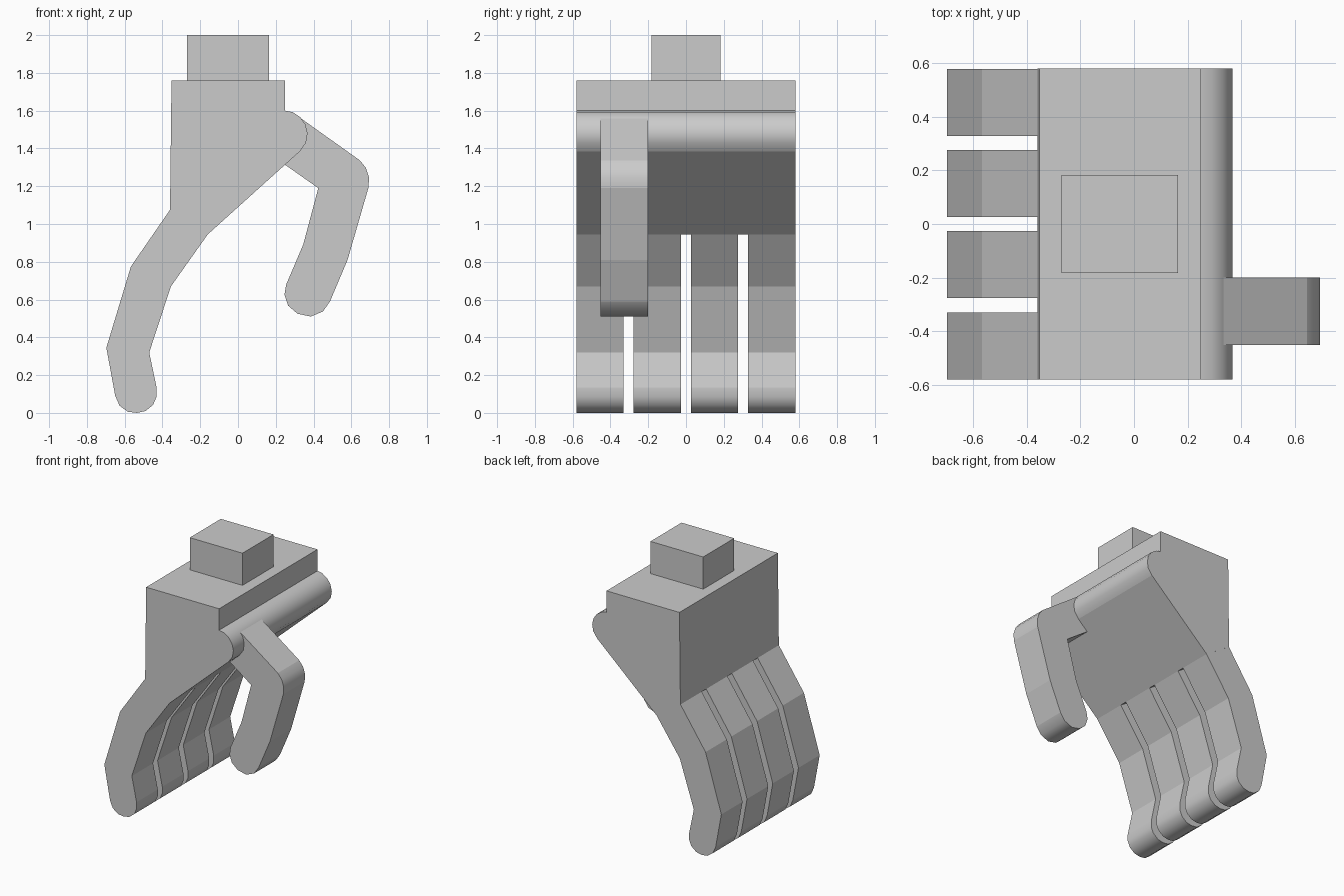
import bpy, bmesh

cube = bpy.data.objects.get("Cube")
if cube:
    bpy.data.objects.remove(cube, do_unlink=True)

grey = bpy.data.materials.new("light_grey")
grey.use_nodes = True
colour = (0.6, 0.6, 0.6, 1)
grey.diffuse_color = colour
grey.node_tree.nodes["Principled BSDF"].inputs["Base Color"].default_value = colour


def extrude_profile(name, profile, y0, y1):
    """Extrude an x-z outline along y; the short rounded segments are smooth."""
    bm = bmesh.new()
    base = bm.faces.new([bm.verts.new((x, y0, z)) for x, z in profile])
    result = bmesh.ops.extrude_face_region(bm, geom=[base])
    for v in result["geom"]:
        if isinstance(v, bmesh.types.BMVert):
            v.co.y = y1
    bmesh.ops.recalc_face_normals(bm, faces=bm.faces)
    for f in bm.faces:
        shortest = min(e.calc_length() for e in f.edges)
        f.smooth = len(f.verts) == 4 and shortest < 0.1
    mesh = bpy.data.meshes.new(name)
    bm.to_mesh(mesh)
    bm.free()
    mesh.materials.append(grey)
    obj = bpy.data.objects.new(name, mesh)
    bpy.context.collection.objects.link(obj)
    return obj


# Wrist block
wrist = [(-0.27, 1.76), (0.165, 1.76), (0.165, 2.0), (-0.27, 2.0)]
extrude_profile("wrist", wrist, -0.183, 0.183)

# Palm with the rounded ridge along its inner edge
palm = [(-0.352, 1.76), (0.25, 1.76), (0.25, 1.6), (0.29, 1.592), (0.33, 1.565),
        (0.357, 1.527), (0.368, 1.48), (0.36, 1.43), (0.327, 1.384),
        (-0.16, 0.945), (-0.36, 1.075)]
extrude_profile("palm", palm, -0.58, 0.58)

# Four bent fingers with rounded tips
finger = [(-0.36, 1.075), (-0.567, 0.775), (-0.697, 0.345), (-0.65, 0.09),
          (-0.627, 0.038), (-0.583, 0.006), (-0.535, 0.0), (-0.49, 0.01),
          (-0.45, 0.042), (-0.431, 0.085), (-0.431, 0.135), (-0.47, 0.32),
          (-0.355, 0.67), (-0.16, 0.945)]
for i in range(4):
    y = -0.58 + i * 0.303
    extrude_profile(f"finger_{i + 1}", finger, y, y + 0.25)

# Thumb, hooked down from the ridge
thumb = [(0.3, 1.583), (0.645, 1.337), (0.677, 1.297), (0.694, 1.245),
         (0.69, 1.19), (0.58, 0.81), (0.487, 0.59), (0.45, 0.537),
         (0.385, 0.51), (0.315, 0.525), (0.266, 0.567), (0.246, 0.625),
         (0.255, 0.68), (0.345, 0.89), (0.425, 1.19), (0.24, 1.32)]
extrude_profile("thumb", thumb, -0.452, -0.2)
